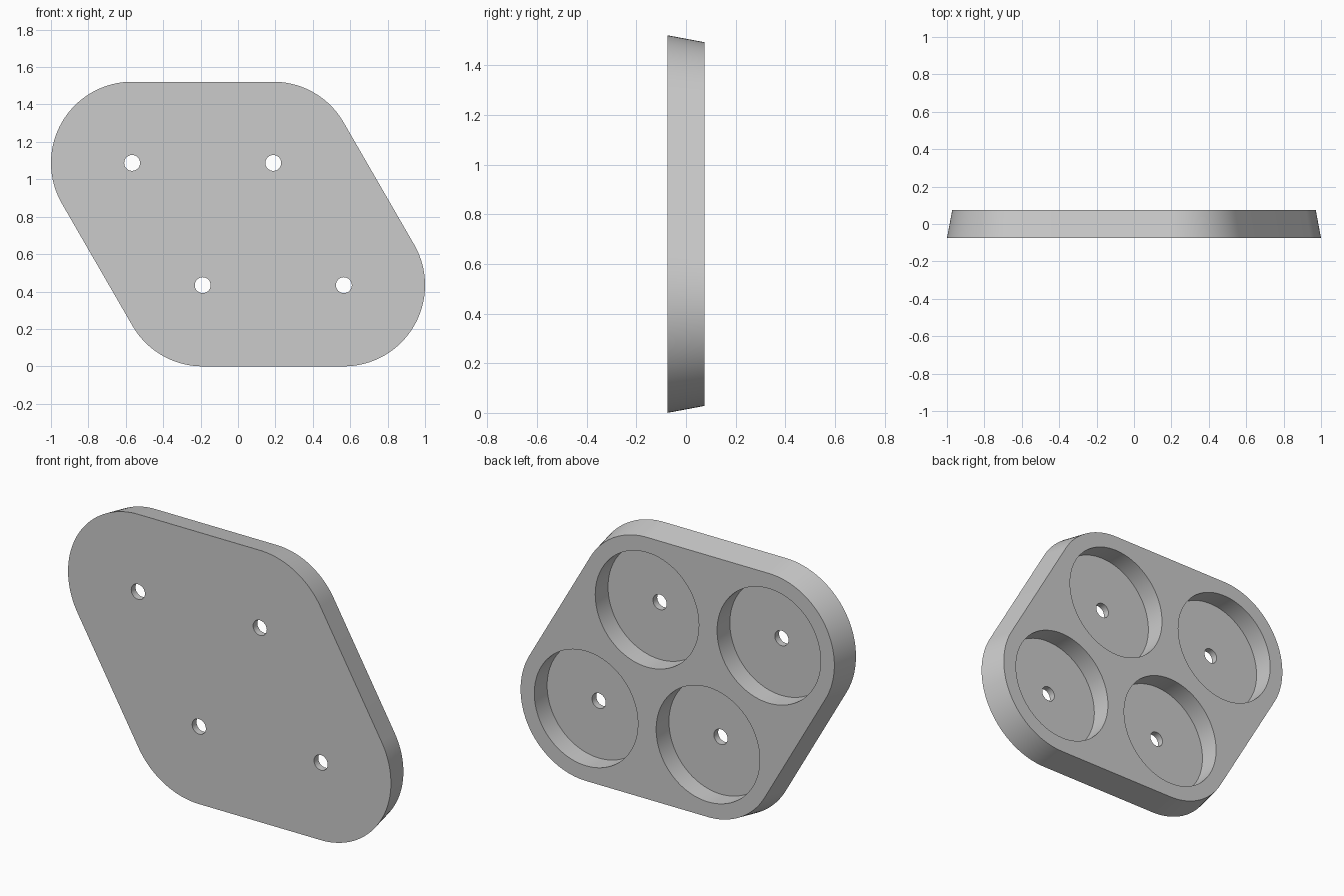
import bpy, bmesh, math

if "Cube" in bpy.data.objects:
    bpy.data.objects.remove(bpy.data.objects["Cube"])

U = 2 / 106                      # one design unit
PITCH = 40 * U                   # spacing of the pockets
R_FRONT, R_BACK = 23 * U, 21.5 * U
R_POCKET, R_HOLE = 17 * U, 2.25 * U
HALF = 4 * U                     # half thickness
FLOOR = -HALF + 2 * U            # pocket floor
ROW = PITCH * math.sin(math.radians(60)) / 2
MID = R_FRONT + ROW

grey = bpy.data.materials.new("light grey")
grey.diffuse_color = (0.6, 0.6, 0.6, 1)
grey.use_nodes = True
grey.node_tree.nodes["Principled BSDF"].inputs["Base Color"].default_value = grey.diffuse_color

# Corner centres with the arc each one covers (degrees)
corners = [
    (0.75 * PITCH, MID - ROW, -90, 30),
    (0.25 * PITCH, MID + ROW, 30, 90),
    (-0.75 * PITCH, MID + ROW, 90, 210),
    (-0.25 * PITCH, MID - ROW, 210, 270),
]


def arc(cx, cz, r, a0, a1, n):
    angles = [math.radians(a0 + (a1 - a0) * i / n) for i in range(n + 1)]
    return [(cx + r * math.cos(a), cz + r * math.sin(a)) for a in angles]


def outline(r):
    return [p for cx, cz, a0, a1 in corners
            for p in arc(cx, cz, r, a0, a1, (a1 - a0) // 3)]


def circle(cx, cz, r, n):
    return arc(cx, cz, r, 0, 360, n)[:-1]


def loft(name, front, back, y0, y1):
    """Solid between two matching outlines in the xz plane."""
    bm = bmesh.new()
    f = [bm.verts.new((x, y0, z)) for x, z in front]
    b = [bm.verts.new((x, y1, z)) for x, z in back]
    bm.faces.new(f)
    bm.faces.new(b[::-1])
    for i in range(len(f)):
        j = (i + 1) % len(f)
        bm.faces.new((f[j], f[i], b[i], b[j]))
    bmesh.ops.recalc_face_normals(bm, faces=bm.faces)
    mesh = bpy.data.meshes.new(name)
    bm.to_mesh(mesh)
    bm.free()
    mesh.materials.append(grey)
    ob = bpy.data.objects.new(name, mesh)
    bpy.context.collection.objects.link(ob)
    return ob


# Tapered plate
plate = loft("plate", outline(R_FRONT), outline(R_BACK), -HALF, HALF)
bpy.context.view_layer.objects.active = plate
plate.select_set(True)

# Round pockets from the back, with a through hole in each
for cx, cz, _, _ in corners:
    for name, r, n, y0 in (("pocket_cutter", R_POCKET, 96, FLOOR),
                           ("hole_cutter", R_HOLE, 32, -HALF - 0.1)):
        ring = circle(cx, cz, r, n)
        cutter = loft(name, ring, ring, y0, HALF + 0.1)
        cutter.hide_render = True
        mod = plate.modifiers.new(name, 'BOOLEAN')
        mod.operation = 'DIFFERENCE'
        mod.solver = 'EXACT'
        mod.object = cutter
        bpy.ops.object.modifier_apply(modifier=mod.name)
        bpy.data.objects.remove(cutter)

bpy.ops.object.shade_smooth_by_angle(angle=math.radians(30))
